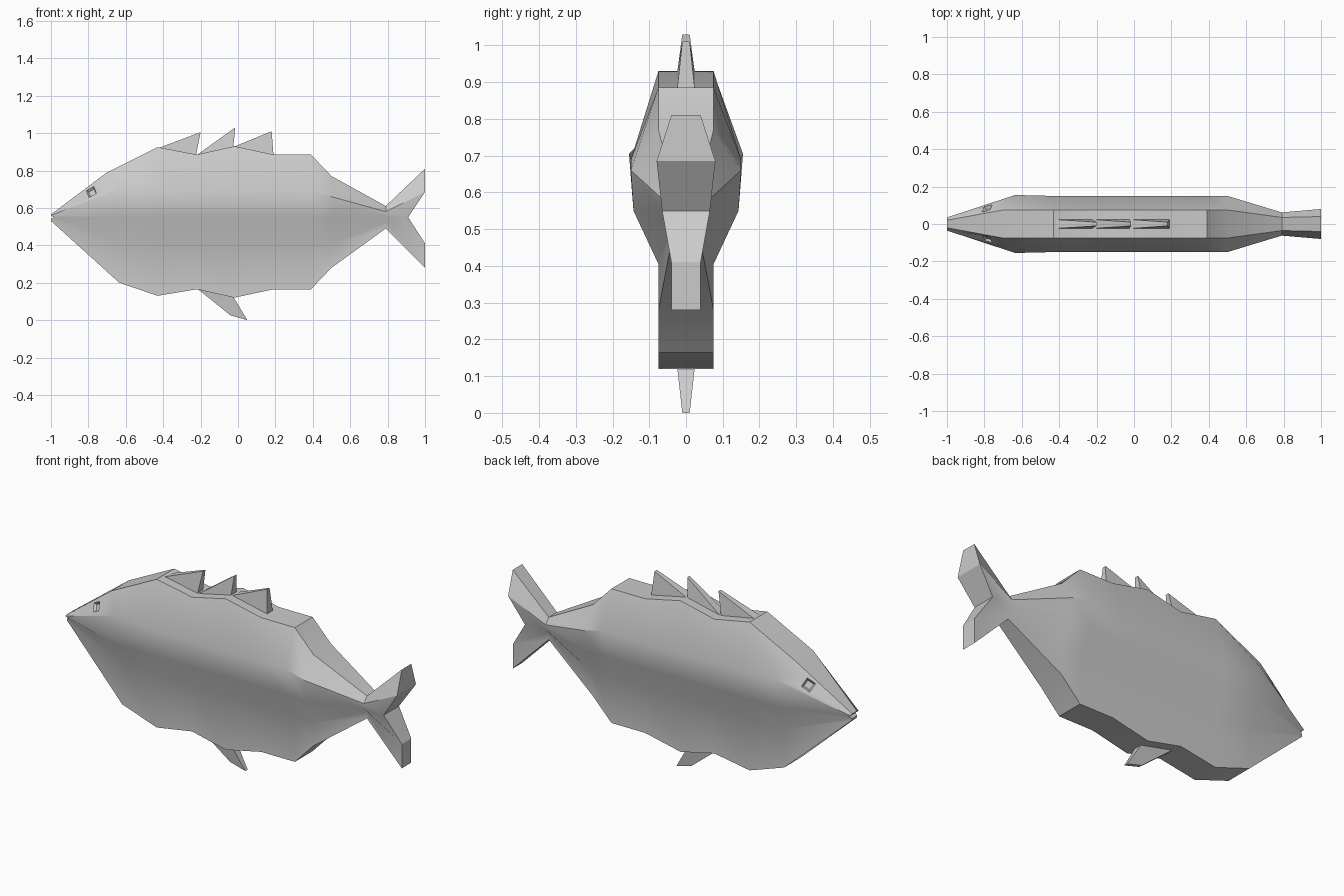
import bpy, bmesh, math
from mathutils import Vector, Matrix

if "Cube" in bpy.data.objects:
    bpy.data.objects.remove(bpy.data.objects["Cube"])

def new_object(name, bm):
    bmesh.ops.recalc_face_normals(bm, faces=bm.faces)
    me = bpy.data.meshes.new(name)
    bm.to_mesh(me)
    bm.free()
    ob = bpy.data.objects.new(name, me)
    bpy.context.collection.objects.link(ob)
    return ob

def activate(ob):
    bpy.ops.object.select_all(action='DESELECT')
    ob.select_set(True)
    bpy.context.view_layer.objects.active = ob

def trunk(x, top, bottom, hi=0.69):
    return [(x, 0.075, top), (x, 0.15, hi), (x, 0.143, 0.55), (x, 0.075, 0.405), (x, 0.075, bottom)]

# Cross-sections: five half-width points each, from back ridge to belly
snout = [(-1, 0.02, 0.565), (-1, 0.035, 0.56), (-0.985, 0.03, 0.55), (-1, 0.02, 0.54), (-1, 0.02, 0.53)]
gill = [(-0.70, 0.075, 0.79), (-0.635, 0.155, 0.705), (-0.635, 0.143, 0.55),
        (-0.635, 0.075, 0.405), (-0.635, 0.075, 0.20)]
stem = [(0.79, 0.035, 0.61), (0.79, 0.062, 0.58), (0.79, 0.058, 0.55), (0.79, 0.035, 0.525), (0.79, 0.035, 0.49)]
tail = [(1, 0.04, 0.81), (1, 0.08, 0.685), (0.91, 0.065, 0.55), (1, 0.04, 0.41), (1, 0.04, 0.28)]
trunks = [(-0.43, 0.925, 0.13), (-0.22, 0.885, 0.165), (-0.02, 0.93, 0.12),
          (0.19, 0.885, 0.165), (0.39, 0.885, 0.165), (0.50, 0.77, 0.28, 0.66)]
sections = [snout, gill] + [trunk(*t) for t in trunks] + [stem, tail]

# Body with head and forked tail
bm = bmesh.new()
rings = []
for s in sections:
    near = [bm.verts.new((x, -w, z)) for x, w, z in s]
    far = [bm.verts.new((x, w, z)) for x, w, z in s]
    rings.append(near + far[::-1])
for a, b in zip(rings, rings[1:]):
    for i in range(10):
        j = (i + 1) % 10
        bm.faces.new((a[i], a[j], b[j], b[i]))
for r in (rings[0], rings[-1]):
    for i in range(4):
        bm.faces.new((r[i], r[i + 1], r[8 - i], r[9 - i]))
body = new_object("body", bm)

# Eye sockets: shallow tapered square recesses on both sides of the head
for side in (-1, 1):
    u = Vector((0.33, side * 0.085, 0.185)).normalized()
    n = u.cross(Vector((0, side * 0.046, -0.085))).normalized()
    if n.y * side < 0:
        n = -n
    v = n.cross(u)
    rot = Matrix((u, v, n)).transposed().to_4x4()
    bm = bmesh.new()
    bmesh.ops.create_cone(bm, cap_ends=True, segments=4, radius1=0.024, radius2=0.046, depth=0.03,
                          matrix=Matrix.Translation((-0.785, side * 0.083, 0.686)) @ rot
                          @ Matrix.Rotation(math.pi / 4, 4, 'Z'))
    cutter = new_object("eye_cutter", bm)
    cutter.hide_render = True
    mod = body.modifiers.new("eye_socket", 'BOOLEAN')
    mod.operation = 'DIFFERENCE'
    mod.object = cutter
    activate(body)
    bpy.ops.object.modifier_apply(modifier=mod.name)
    bpy.data.objects.remove(cutter)

activate(body)
bpy.ops.object.shade_smooth_by_angle(angle=math.radians(30))

# Fins: side profiles thinning from base to tip
def fin(name, points):
    bm = bmesh.new()
    sides = [[bm.verts.new((x, s * w, z)) for x, z, w in points] for s in (-1, 1)]
    for f in sides:
        bm.faces.new(f)
    for i in range(len(points)):
        j = (i + 1) % len(points)
        bm.faces.new((sides[0][i], sides[0][j], sides[1][j], sides[1][i]))
    return new_object(name, bm)

B, T = 0.024, 0.01
fin("dorsal_fin_front", [(-0.42, 0.922, B), (-0.20, 1.005, T), (-0.225, 0.88, B)])
fin("dorsal_fin_middle", [(-0.22, 0.883, B), (-0.015, 1.03, T), (-0.025, 0.925, B)])
fin("dorsal_fin_rear", [(-0.02, 0.928, B), (0.18, 1.01, T), (0.19, 0.88, B)])
fin("belly_fin", [(-0.22, 0.17, B), (-0.04, 0.025, T), (0.05, 0.0, T), (-0.025, 0.125, B)])
